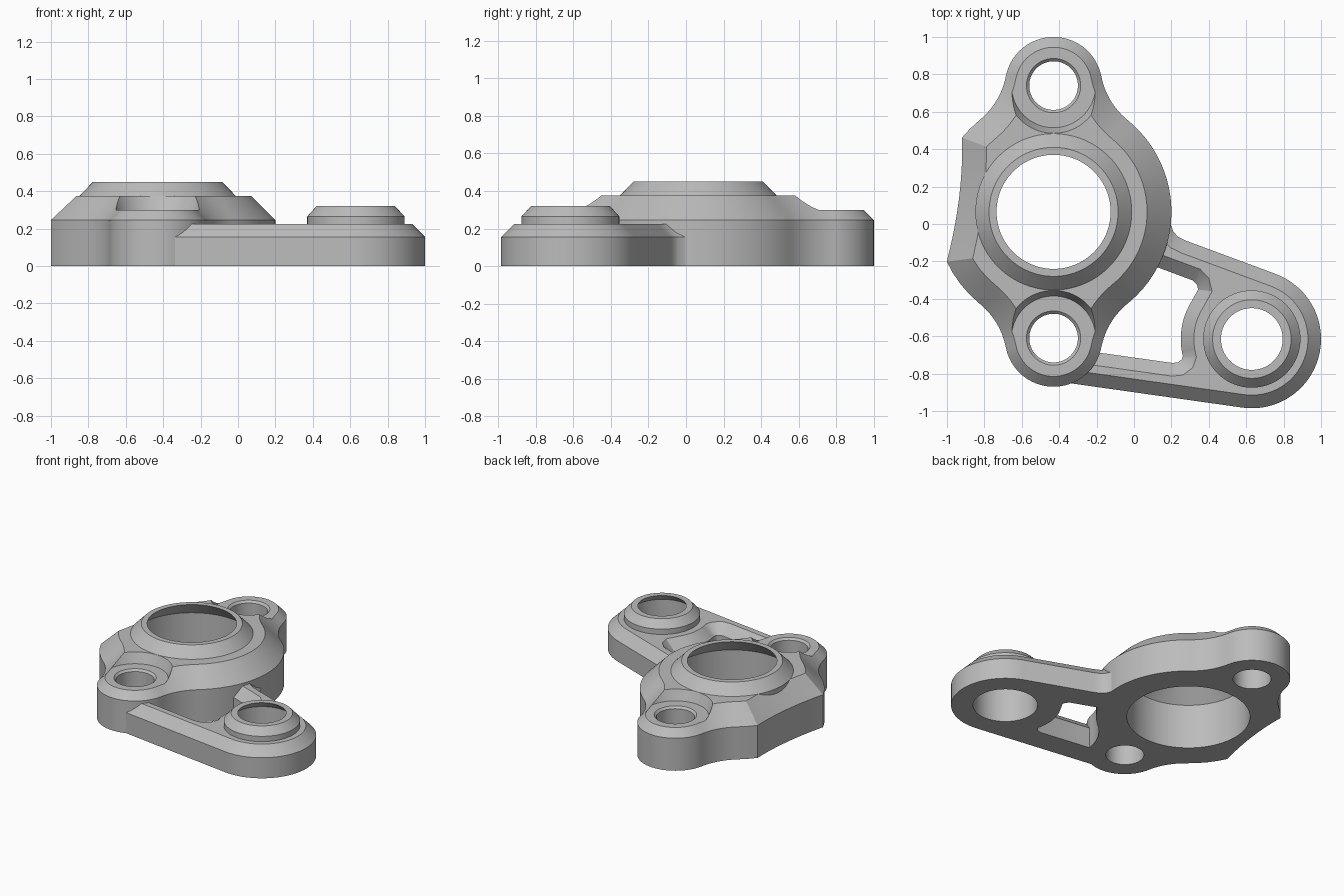
import bpy
import bmesh
from math import cos, sin, radians
from mathutils import Vector

cube = bpy.data.objects.get("Cube")
if cube:
    bpy.data.objects.remove(cube, do_unlink=True)

metal = bpy.data.materials.new("plain grey")
metal.use_nodes = True
GREY = (0.5, 0.5, 0.5, 1)
metal.diffuse_color = GREY
metal.node_tree.nodes["Principled BSDF"].inputs["Base Color"].default_value = GREY


def arc(centre, r, a0, a1, n):
    """Points from a0 towards a1 in degrees, without the last one."""
    angles = [radians(a0 + (a1 - a0) * i / n) for i in range(n)]
    return [Vector((centre[0] + r * cos(a), centre[1] + r * sin(a))) for a in angles]


def inset(points, d):
    """Move a counter-clockwise outline inwards by d, with mitred corners."""
    result = []
    for i, p in enumerate(points):
        a = (p - points[i - 1]).normalized()
        b = (points[(i + 1) % len(points)] - p).normalized()
        na, nb = Vector((-a.y, a.x)), Vector((-b.y, b.x))
        result.append(p + (na + nb) * d / (1 + na.dot(nb)))
    return result


def loft(name, loops):
    """Solid through stacked loops of (outline, height)."""
    bm = bmesh.new()
    rings = [[bm.verts.new((p.x, p.y, z)) for p in pts] for pts, z in loops]
    n = len(rings[0])
    for low, high in zip(rings, rings[1:]):
        for i in range(n):
            j = (i + 1) % n
            bm.faces.new((low[i], low[j], high[j], high[i]))
    bm.faces.new(rings[0][::-1])
    bm.faces.new(rings[-1])
    bmesh.ops.recalc_face_normals(bm, faces=bm.faces)
    mesh = bpy.data.meshes.new(name)
    bm.to_mesh(mesh)
    bm.free()
    mesh.materials.append(metal)
    obj = bpy.data.objects.new(name, mesh)
    bpy.context.collection.objects.link(obj)
    return obj


def turned(name, centre, profile):
    """Round solid from (radius, height) pairs."""
    return loft(name, [(arc(centre, r, 0, 360, 96), z) for r, z in profile])


def combine(target, other, operation):
    mod = target.modifiers.new("join", "BOOLEAN")
    mod.operation = operation
    mod.solver = "EXACT"
    mod.object = other
    bpy.context.view_layer.objects.active = target
    bpy.ops.object.modifier_apply(modifier=mod.name)
    bpy.data.objects.remove(other, do_unlink=True)


MAIN, SIDE = Vector((-0.43, 0.065)), Vector((0.63, -0.615))
BOLTS = [Vector((-0.43, 0.74)), Vector((-0.43, -0.61))]
R, EAR, FILLET = 0.63, 0.26, 0.4
fx = (-1.078, 0.218)
fy = (-0.736, 0.866)

# Body outline: main disc, two bolt ears, concave fillets and a scooped left side
outline = arc(MAIN, R, -51, 51, 40)
outline += arc((fx[1], fy[1]), FILLET, 231, 191, 12)
outline += arc(BOLTS[0], EAR, 11, 169, 36)
outline += arc((fx[0], fy[1]), FILLET, -11, -51, 12)
outline += arc(MAIN, R, 129, 141, 2)
start, end = arc(MAIN, R, 141, 205, 1)[0], arc(MAIN, R, 205, 206, 1)[0]
bend = Vector((-0.91, 0.15))
for k in range(10):
    t = k / 10
    outline.append(start * (1 - t) ** 2 + bend * 2 * t * (1 - t) + end * t * t)
outline += arc(MAIN, R, 205, 231, 4)
outline += arc((fx[0], fy[0]), FILLET, 51, 11, 12)
outline += arc(BOLTS[1], EAR, 191, 349, 36)
outline += arc((fx[1], fy[0]), FILLET, 169, 129, 12)

bracket = loft("bracket_body", [(outline, 0), (outline, 0.245), (inset(outline, 0.13), 0.375)])

# Sunken seats around the bolt holes
for c in BOLTS:
    seat = turned("seat_cutter", c, [(0.225, 0.3), (0.255, 0.375), (0.265, 0.4)])
    combine(bracket, seat, "DIFFERENCE")

# Side arm with a bevelled rim
arm_outline = [Vector(p) for p in ((-0.4, -0.2), (-0.4, -0.843))]
arm_outline += arc(SIDE, 0.37, -98, 69.5, 48)
arm_outline += [Vector(p) for p in ((0.76, -0.268), (0.28, -0.09), (0.235, -0.068),
                                    (0.21, -0.04), (0.195, 0.0), (0.1, 0.05), (-0.2, 0.0))]
arm = loft("arm", [(arm_outline, 0), (arm_outline, 0.155), (inset(arm_outline, 0.07), 0.225)])

# Window through the arm, bevelled at the top
window = [Vector(p) for p in ((-0.3, -0.672), (0.205, -0.743), (0.235, -0.74), (0.255, -0.725))]
window += arc(SIDE, 0.38, 194, 145, 14)
window += [Vector(p) for p in ((0.343, -0.35), (0.337, -0.325), (0.315, -0.302), (-0.19, -0.114))]
cutter = loft("window_cutter", [(window, -0.1), (window, 0.155), (inset(window, -0.08), 0.235)])
combine(arm, cutter, "DIFFERENCE")
combine(bracket, arm, "UNION")

# Raised collars
combine(bracket, turned("main_collar", MAIN, [(0.418, 0.2), (0.418, 0.375), (0.345, 0.45)]), "UNION")
combine(bracket, turned("side_collar", SIDE, [(0.26, 0.1), (0.26, 0.265), (0.21, 0.32)]), "UNION")

# Bores that narrow towards the top, and straight bolt holes
bores = [(MAIN, [(0.42, -0.1), (0.42, 0.335), (0.305, 0.45), (0.305, 0.6)]),
         (SIDE, [(0.22, -0.1), (0.22, 0.265), (0.165, 0.32), (0.165, 0.6)])]
bores += [(c, [(0.13, -0.1), (0.13, 0.285), (0.145, 0.3), (0.165, 0.32)]) for c in BOLTS]
for c, profile in bores:
    combine(bracket, turned("bore_cutter", c, profile), "DIFFERENCE")

for o in bpy.context.selected_objects:
    o.select_set(False)
bracket.select_set(True)
bpy.context.view_layer.objects.active = bracket
bpy.ops.object.shade_smooth_by_angle(angle=radians(25))
